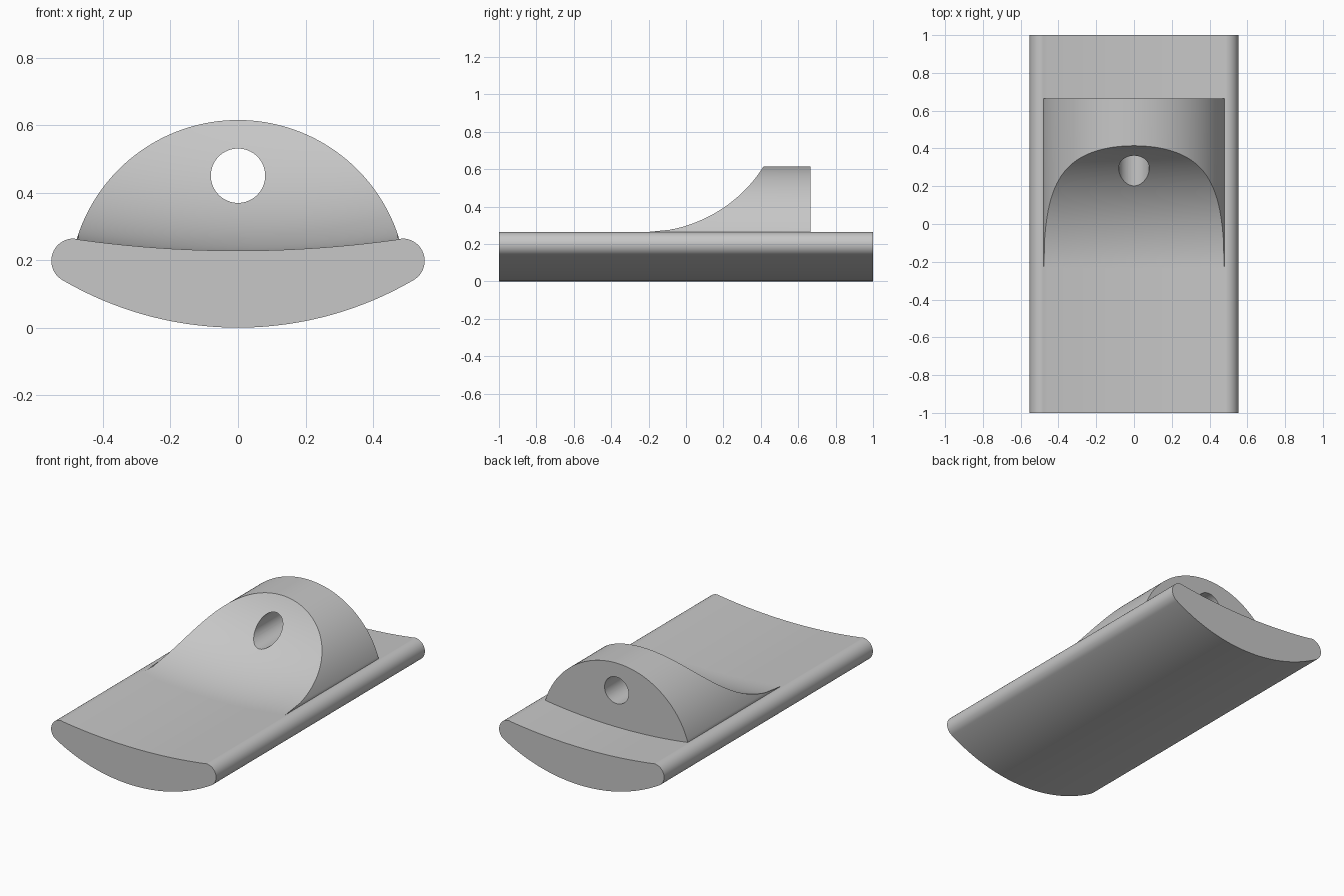
import bpy, bmesh
from math import sin, cos, sqrt, asin, radians

cube = bpy.data.objects.get("Cube")
if cube:
    bpy.data.objects.remove(cube, do_unlink=True)

grey = bpy.data.materials.new("light grey")
grey.use_nodes = True
colour = (0.57, 0.57, 0.57, 1)
grey.diffuse_color = colour
grey.node_tree.nodes["Principled BSDF"].inputs["Base Color"].default_value = colour

EDGE = 0.478                 # half width of the dished top
DISH_R, DISH_Z = 3.4, 0.228  # dish radius and lowest height
ARCH_R, ARCH_Z = 0.5, 0.115  # hump arch radius and centre height
START, RAMP_R = -0.23, 0.73  # ramp start and radius
BACK = 0.665


def dish(x):
    return DISH_Z + DISH_R - sqrt(DISH_R ** 2 - x * x)


def loft(name, rings):
    """Solid through a row of closed rings with equal point counts."""
    bm = bmesh.new()
    rows = [[bm.verts.new(p) for p in ring] for ring in rings]
    n = len(rows[0])
    for a, b in zip(rows, rows[1:]):
        for i in range(n):
            j = (i + 1) % n
            bm.faces.new((a[i], a[j], b[j], b[i]))
    bm.faces.new(rows[0])
    bm.faces.new(rows[-1])
    bmesh.ops.remove_doubles(bm, verts=bm.verts, dist=1e-5)
    bmesh.ops.recalc_face_normals(bm, faces=bm.faces)
    mesh = bpy.data.meshes.new(name)
    bm.to_mesh(mesh)
    bm.free()
    mesh.materials.append(grey)
    obj = bpy.data.objects.new(name, mesh)
    bpy.context.collection.objects.link(obj)
    return obj


def activate(obj):
    bpy.ops.object.select_all(action='DESELECT')
    obj.select_set(True)
    bpy.context.view_layer.objects.active = obj


# Base: dished top, rounded sides, bowed underside
def base_profile():
    half = [(EDGE * i / 24, dish(EDGE * i / 24)) for i in range(25)]
    for i in range(1, 24):
        a = radians(98 - 158 * i / 24)
        half.append((0.487 + 0.066 * cos(a), 0.198 + 0.066 * sin(a)))
    under_r = 1.03
    for i in range(33):
        x = 0.52 * (1 - i / 32)
        half.append((x, under_r - sqrt(under_r ** 2 - x * x)))
    return half + [(-x, z) for x, z in half[-2:0:-1]]


profile = base_profile()
base = loft("base", [[(x, y, z) for x, z in profile] for y in (-1, 1)])

# Hump: arched block whose front is a concave ramp flowing out of the dish
STEPS, COLS = 40, 80
rings = []
limit = asin(EDGE / ARCH_R)
for c in range(COLS + 1):
    x = ARCH_R * sin(limit * (2 * c / COLS - 1))
    floor = dish(x)
    top = max(ARCH_Z + sqrt(ARCH_R ** 2 - x * x), floor)
    drop = RAMP_R - (top - floor)
    sweep = asin(min(1, sqrt(max(0, RAMP_R ** 2 - drop ** 2)) / RAMP_R))
    ring = [(x, START, floor - 0.01)]
    for s in range(STEPS + 1):
        a = sweep * s / STEPS
        ring.append((x, START + RAMP_R * sin(a), floor + RAMP_R * (1 - cos(a))))
    ring += [(x, BACK, top), (x, BACK, floor - 0.01)]
    rings.append(ring)
hump = loft("hump", rings)

# Round hole running front to back through the hump
bpy.ops.mesh.primitive_cylinder_add(vertices=64, radius=0.0805, depth=2,
                                    location=(0, 0.4, 0.45),
                                    rotation=(radians(90), 0, 0))
cutter = bpy.context.object
cutter.name = "hole_cutter"
cutter.hide_render = True
cutter.data.materials.append(grey)
hole = hump.modifiers.new("hole", 'BOOLEAN')
hole.operation = 'DIFFERENCE'
hole.solver = 'EXACT'
hole.object = cutter
activate(hump)
bpy.ops.object.modifier_apply(modifier=hole.name)
bpy.data.objects.remove(cutter, do_unlink=True)

for obj in (base, hump):
    activate(obj)
    bpy.ops.object.shade_smooth_by_angle(angle=radians(30))
